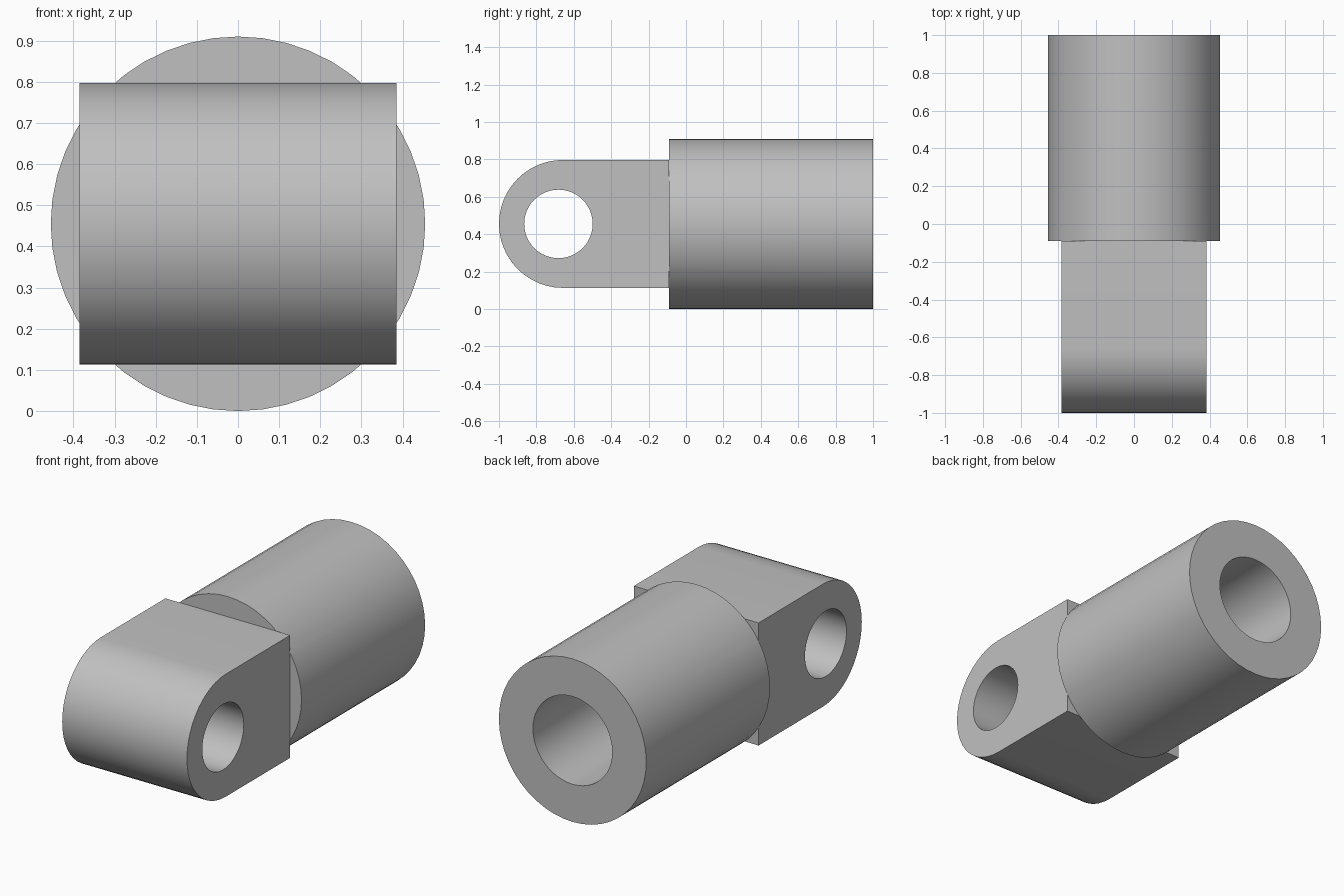
import bpy
import math
from mathutils import Matrix

default = bpy.data.objects.get("Cube")
if default:
    bpy.data.objects.remove(default, do_unlink=True)

import bmesh

AXIS_Z = 0.455      # height of the shared centre line
SHOULDER_Y = -0.09  # where the eye block meets the barrel

steel = bpy.data.materials.new("plain grey steel")
steel.use_nodes = True
grey = (0.53, 0.53, 0.53, 1)
steel.diffuse_color = grey
steel.node_tree.nodes["Principled BSDF"].inputs["Base Color"].default_value = grey


def add_object(name, bm):
    bmesh.ops.recalc_face_normals(bm, faces=bm.faces)
    mesh = bpy.data.meshes.new(name)
    bm.to_mesh(mesh)
    bm.free()
    mesh.materials.append(steel)
    obj = bpy.data.objects.new(name, mesh)
    bpy.context.collection.objects.link(obj)
    return obj


def cylinder(name, radius, length, centre, axis, sides=48):
    bm = bmesh.new()
    turn = Matrix.Rotation(math.pi / 2, 4, "X" if axis == "Y" else "Y")
    bmesh.ops.create_cone(bm, cap_ends=True, segments=sides, radius1=radius,
                          radius2=radius, depth=length,
                          matrix=Matrix.Translation(centre) @ turn)
    return add_object(name, bm)


def eye_block(name, half_width, radius, steps=24):
    # Side profile: half round nose with a square back
    nose_y = radius - 1
    profile = [(SHOULDER_Y, AXIS_Z + radius)]
    for i in range(steps + 1):
        a = math.pi / 2 + math.pi * i / steps
        profile.append((nose_y + radius * math.cos(a), AXIS_Z + radius * math.sin(a)))
    profile.append((SHOULDER_Y, AXIS_Z - radius))
    bm = bmesh.new()
    face = bm.faces.new([bm.verts.new((-half_width, y, z)) for y, z in profile])
    extruded = bmesh.ops.extrude_face_region(bm, geom=[face])["geom"]
    bmesh.ops.translate(bm, vec=(2 * half_width, 0, 0),
                        verts=[v for v in extruded if isinstance(v, bmesh.types.BMVert)])
    return add_object(name, bm)


def combine(target, other, operation):
    bpy.context.view_layer.objects.active = target
    mod = target.modifiers.new(operation.lower(), "BOOLEAN")
    mod.operation = operation
    mod.solver = "EXACT"
    mod.object = other
    bpy.ops.object.modifier_apply(modifier=mod.name)
    bpy.data.objects.remove(other, do_unlink=True)


# Barrel joined to the eye block
rod_end = cylinder("rod_end", 0.455, 1 - SHOULDER_Y,
                   (0, (1 + SHOULDER_Y) / 2, AXIS_Z), "Y")
combine(rod_end, eye_block("eye_block", 0.385, 0.342), "UNION")

# Blind bore in the barrel and cross hole through the eye
combine(rod_end, cylinder("bore", 0.245, 1.1, (0, 0.5, AXIS_Z), "Y"), "DIFFERENCE")
combine(rod_end, cylinder("pin_hole", 0.183, 1.2, (0, -0.682, AXIS_Z), "X"), "DIFFERENCE")

# Smooth curved walls, crisp rims
bpy.ops.object.select_all(action="DESELECT")
rod_end.select_set(True)
bpy.context.view_layer.objects.active = rod_end
bpy.ops.object.shade_smooth_by_angle(angle=math.radians(30))
